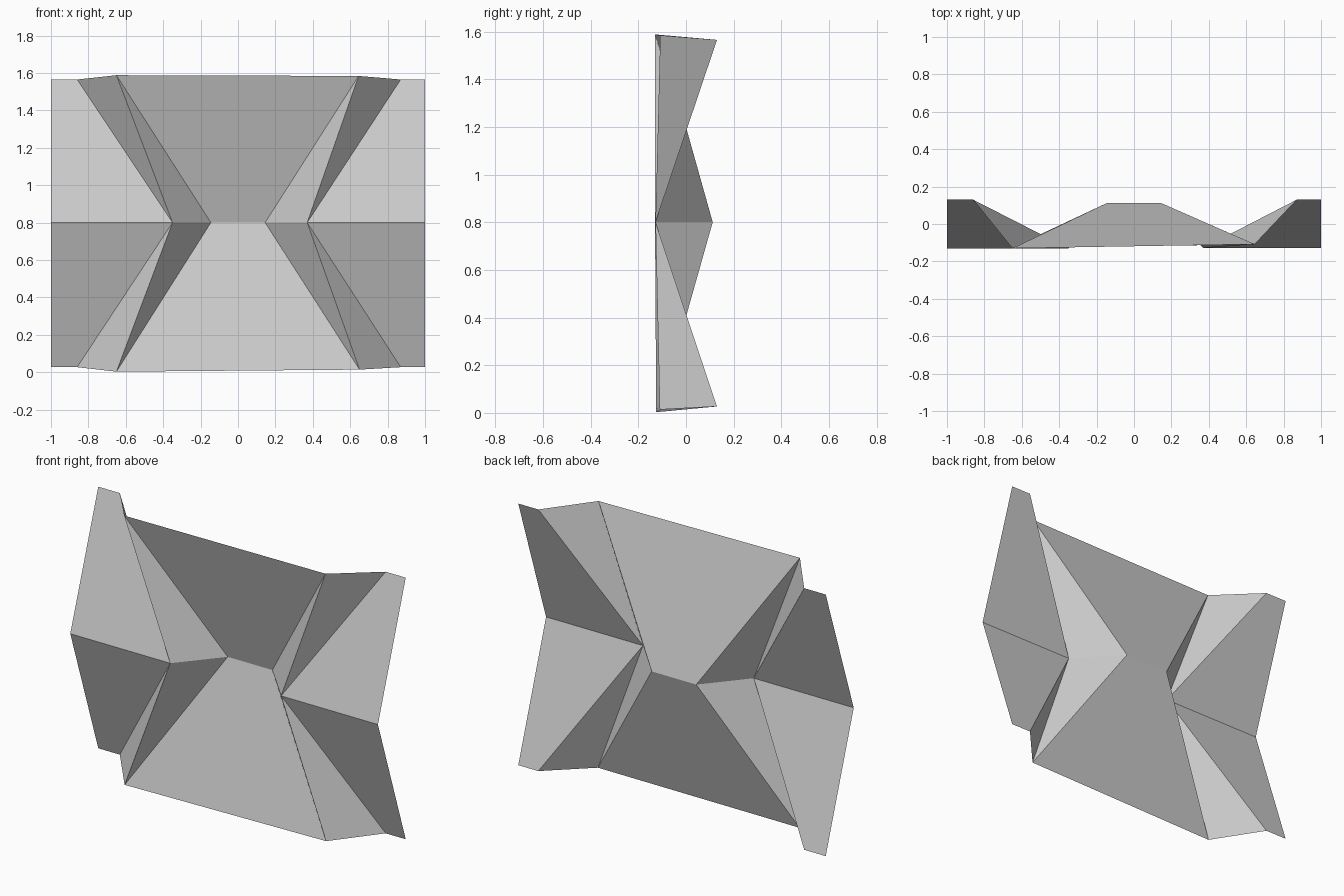
import bpy
import bmesh

if "Cube" in bpy.data.objects:
    bpy.data.objects.remove(bpy.data.objects["Cube"])

# Crease rows of the folded sheet, left to right: (x, y, z)
bottom = [(-1, .13, .027), (-.86, .13, .027), (-.65, -.125, .003),
          (.65, -.11, .014), (.87, .13, .027), (1, .13, .027)]
middle = [(-1, -.13, .8), (-.35, -.13, .8), (-.145, .112, .8),
          (.145, .112, .8), (.37, -.128, .8), (1, -.128, .8)]
# The upper half mirrors the lower one about the middle crease
top = [(x, y, round(1.592 - z, 3)) for x, y, z in bottom]
top[2] = (-.65, -.13, 1.588)
top[3] = (.645, -.108, 1.584)

bm = bmesh.new()
mid = [bm.verts.new(p) for p in middle]


def add_half(outer_row, flip):
    """Panels between the middle crease and one outer edge."""
    out = [bm.verts.new(p) for p in outer_row]
    faces = []
    for i in (0, 2, 4):                                   # broad flat panels
        faces.append([out[i], out[i + 1], mid[i + 1], mid[i]])
    for edge, inner in ((1, 2), (4, 3)):                  # split side folds
        pair = [[out[edge], out[inner], mid[edge]],
                [out[inner], mid[inner], mid[edge]]]
        faces += pair if edge < inner else [f[::-1] for f in pair]
    for f in faces:
        bm.faces.new(f[::-1] if flip else f)


add_half(bottom, False)
add_half(top, True)

# Folded sheet object
mesh = bpy.data.meshes.new("folded_sheet")
bm.to_mesh(mesh)
bm.free()
sheet = bpy.data.objects.new("folded_sheet", mesh)
bpy.context.collection.objects.link(sheet)
